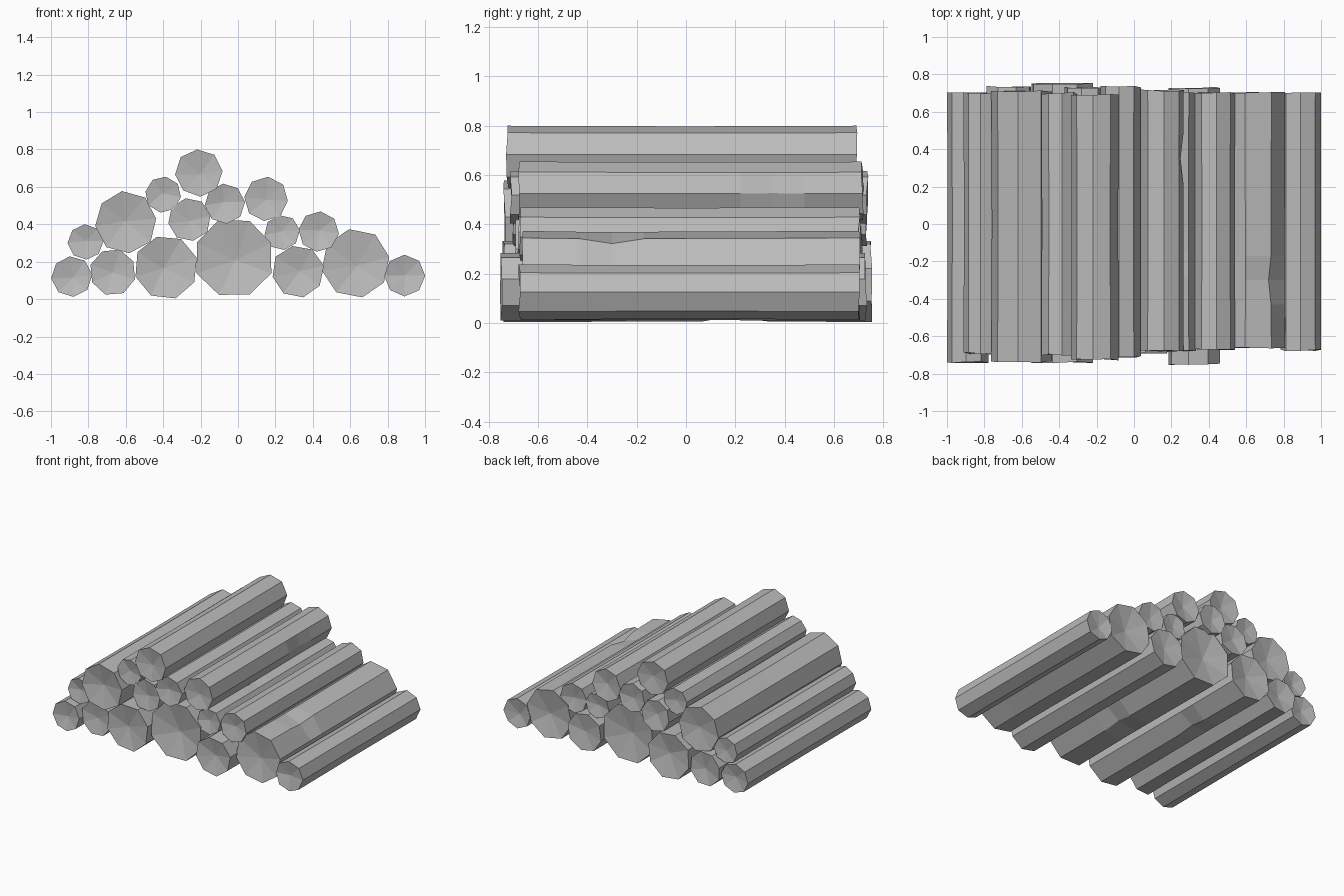
import bpy
import bmesh
import math
import random

random.seed(4)
SIDES = 8

start_cube = bpy.data.objects.get("Cube")
if start_cube:
    bpy.data.objects.remove(start_cube, do_unlink=True)

# One plain grey for every log
grey = bpy.data.materials.new("plain grey")
grey.use_nodes = True
colour = (0.5, 0.5, 0.5, 1)
grey.diffuse_color = colour
grey.node_tree.nodes["Principled BSDF"].inputs["Base Color"].default_value = colour


def make_log(name, x, z, radius, turn, front, back, nick_side=None, nick_y=0.0):
    """Octagonal log along y with slightly uneven rings and hollowed ends."""
    bm = bmesh.new()
    stations = [front, nick_y - 0.13, nick_y, nick_y + 0.13, back]
    if nick_side is None:
        stations = [front, nick_y, back]
    corner_wobble = [random.uniform(0.98, 1.02) for _ in range(SIDES)]
    rings = []
    for y in stations:
        at_end = y in (front, back)
        ring = []
        for i in range(SIDES):
            angle = math.radians(turn) + math.tau * i / SIDES
            r = radius * corner_wobble[i]
            if not at_end:
                r *= 0.98
            if i == nick_side and y == nick_y:
                r *= 0.87
            skew = random.uniform(-0.005, 0.005) if at_end else 0
            ring.append(bm.verts.new((x + r * math.cos(angle), y + skew,
                                      max(0, z + r * math.sin(angle)))))
        rings.append(ring)

    # Bark panels between neighbouring rings
    for a, b in zip(rings, rings[1:]):
        for i in range(SIDES):
            j = (i + 1) % SIDES
            bm.faces.new((a[i], a[j], b[j], b[i]))

    # Hollowed end fans
    for ring, y, inward in ((rings[0], front, 1), (rings[-1], back, -1)):
        shift = radius * 0.08
        hub = bm.verts.new((x + random.uniform(-shift, shift),
                            y + inward * radius * 0.18,
                            z + random.uniform(-shift, shift)))
        for i in range(SIDES):
            bm.faces.new((ring[i], ring[(i + 1) % SIDES], hub))

    bmesh.ops.recalc_face_normals(bm, faces=bm.faces[:])
    mesh = bpy.data.meshes.new(name)
    bm.to_mesh(mesh)
    bm.free()
    mesh.materials.append(grey)
    log = bpy.data.objects.new(name, mesh)
    bpy.context.collection.objects.link(log)
    return log


# Bottom row: x, z, radius, corner angle, front y, back y, optional nick
make_log("bottom_log_far_right", -0.89, 0.12, 0.11, 95, -0.74, 0.70)
make_log("bottom_log_right", -0.67, 0.145, 0.125, 72, -0.70, 0.735, 2, -0.33)
make_log("bottom_log_inner_right", -0.385, 0.17, 0.172, 62, -0.74, 0.75, 5, 0.2)
make_log("bottom_log_centre", -0.02, 0.22, 0.215, 67.5, -0.69, 0.71, 5, -0.1)
make_log("bottom_log_inner_left", 0.32, 0.148, 0.14, 102, -0.75, 0.73)
make_log("bottom_log_left", 0.63, 0.19, 0.184, 101, -0.665, 0.70, 7, -0.3)
make_log("bottom_log_far_left", 0.89, 0.125, 0.11, 90, -0.675, 0.70)

# Middle layer
make_log("middle_log_far_right", -0.815, 0.305, 0.095, 93, -0.69, 0.70)
make_log("middle_log_right", -0.60, 0.41, 0.166, 97, -0.735, 0.71)
make_log("middle_log_inner_right", -0.26, 0.425, 0.115, 100, -0.70, 0.73)
make_log("middle_log_inner_left", 0.235, 0.355, 0.095, 98, -0.68, 0.70, 0, -0.15)
make_log("middle_log_left", 0.43, 0.36, 0.108, 84, -0.67, 0.70)

# Upper layer and peak
make_log("upper_log_right", -0.40, 0.56, 0.097, 81, -0.70, 0.70)
make_log("upper_log_centre", -0.07, 0.51, 0.107, 95, -0.71, 0.735)
make_log("upper_log_left", 0.15, 0.535, 0.118, 85, -0.68, 0.715, 6, 0.35)
make_log("peak_log", -0.21, 0.675, 0.126, 94, -0.725, 0.69)
